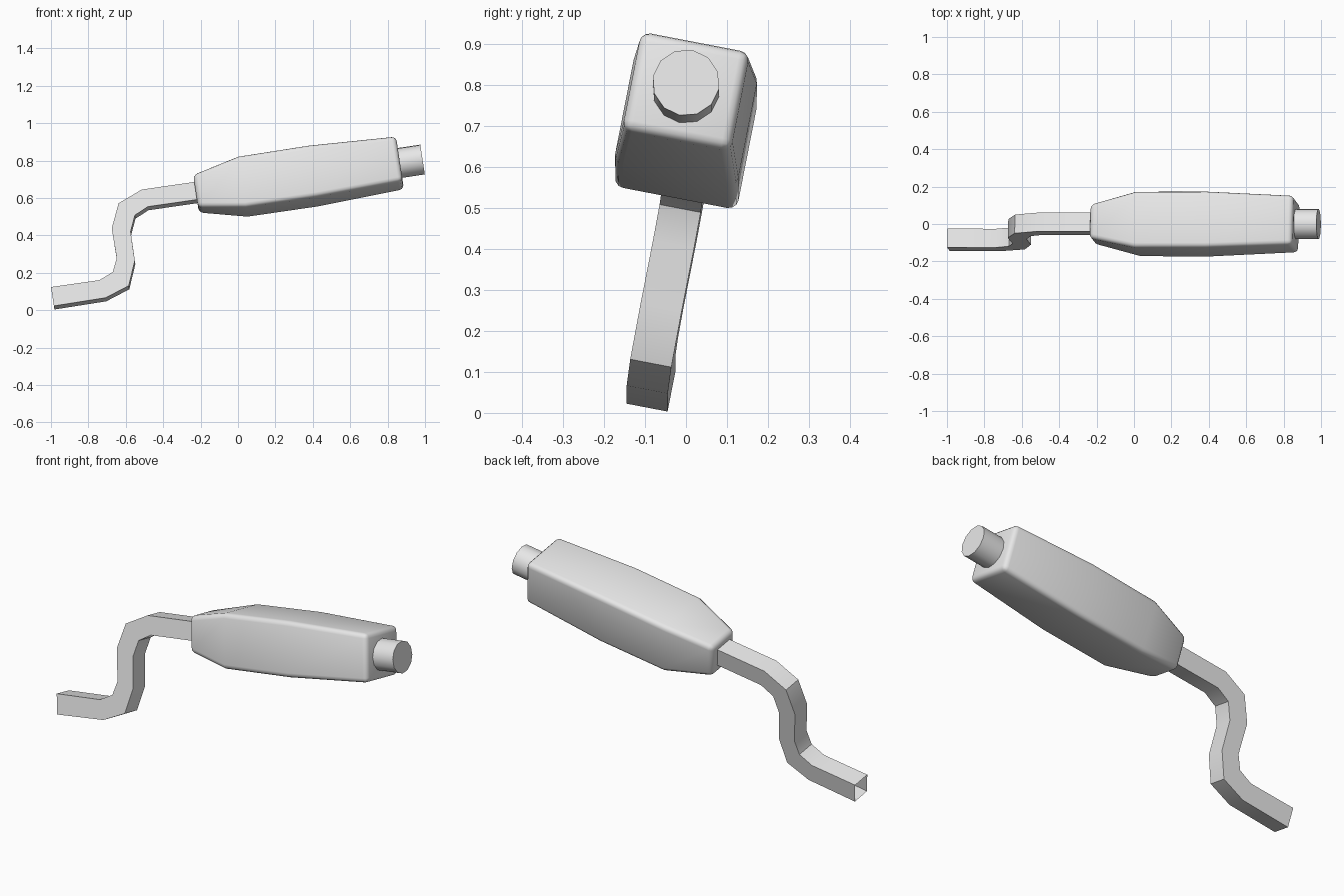
import bpy, bmesh, math
from mathutils import Matrix

if "Cube" in bpy.data.objects:
    bpy.data.objects.remove(bpy.data.objects["Cube"], do_unlink=True)

grey = bpy.data.materials.new("light_grey")
grey.use_nodes = True
grey.diffuse_color = (0.8, 0.8, 0.8, 1)
grey.node_tree.nodes["Principled BSDF"].inputs["Base Color"].default_value = (0.8, 0.8, 0.8, 1)

# The lever lies along local x, then is rolled, pitched up and lifted
POSE = (Matrix.Translation((0, 0, 0.656))
        @ Matrix.Rotation(math.radians(-8.6), 4, 'Y')
        @ Matrix.Rotation(math.radians(-11), 4, 'X'))


def finish(bm, name):
    bmesh.ops.recalc_face_normals(bm, faces=bm.faces)
    bm.transform(POSE)
    mesh = bpy.data.meshes.new(name)
    bm.to_mesh(mesh)
    bm.free()
    mesh.materials.append(grey)
    ob = bpy.data.objects.new(name, mesh)
    bpy.context.collection.objects.link(ob)
    bpy.ops.object.select_all(action='DESELECT')
    ob.select_set(True)
    bpy.context.view_layer.objects.active = ob
    bpy.ops.object.shade_smooth_by_angle(angle=math.radians(40))


def loft(rings, capped):
    bm = bmesh.new()
    loops = [[bm.verts.new(p) for p in ring] for ring in rings]
    for a, b in zip(loops, loops[1:]):
        for i in range(4):
            j = (i + 1) % 4
            bm.faces.new((a[i], a[j], b[j], b[i]))
    if capped:
        bm.faces.new(loops[0])
        bm.faces.new(loops[-1])
    return bm


# Cranked square tube, open at its ends: upper and lower edge of the side outline
upper = [(-1.068, -.394), (-.806, -.396), (-.73, -.364), (-.698, -.293),
         (-.7, -.127), (-.644, .002), (-.511, .057), (-.19, .055)]
lower = [(-1.068, -.498), (-.787, -.496), (-.656, -.45), (-.604, -.32),
         (-.603, -.16), (-.567, -.075), (-.492, -.04), (-.19, -.042)]
h = 0.051
rings = [[(a, -h, b), (a, h, b), (c, h, d), (c, -h, d)]
         for (a, b), (c, d) in zip(upper, lower)]
finish(loft(rings, False), "lever_arm")

# Tapered grip with rounded edges: position, half width, half height
stations = [(-.227, .092, .09), (.025, .153, .14), (.41, .153, .142), (.876, .134, .123)]
rings = [[(x, -w, t), (x, w, t), (x, w, -t), (x, -w, -t)] for x, w, t in stations]
bm = loft(rings, True)
bmesh.ops.recalc_face_normals(bm, faces=bm.faces)
sharp = [e for e in bm.edges if e.calc_face_angle() > math.radians(40)]
bmesh.ops.bevel(bm, geom=sharp, offset=0.024, segments=3, profile=0.5, affect='EDGES')
finish(bm, "grip")

# Release button in the end of the grip
bm = bmesh.new()
bmesh.ops.create_cone(bm, cap_ends=True, segments=12, radius1=0.082, radius2=0.082, depth=0.15,
                      matrix=Matrix.Translation((0.923, 0, 0)) @ Matrix.Rotation(math.pi / 2, 4, 'Y'))
finish(bm, "release_button")
